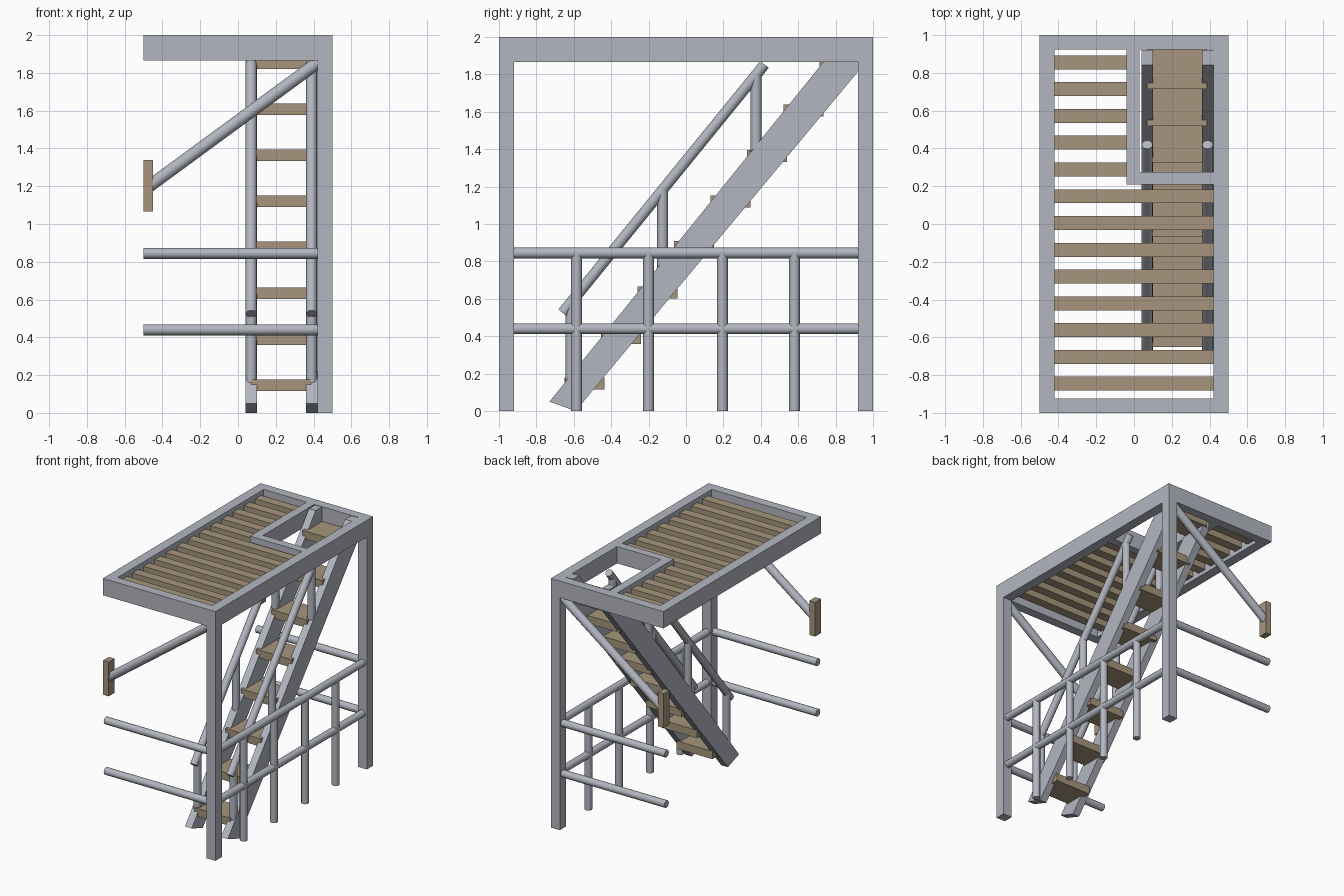
import bpy, bmesh
from mathutils import Vector

cube = bpy.data.objects.get("Cube")
if cube:
    bpy.data.objects.remove(cube, do_unlink=True)


def make_material(name, color):
    m = bpy.data.materials.new(name)
    m.use_nodes = True
    m.diffuse_color = color
    m.node_tree.nodes["Principled BSDF"].inputs["Base Color"].default_value = color
    return m


metal = make_material("grey metal", (0.45, 0.47, 0.53, 1))
wood = make_material("tan wood", (0.38, 0.30, 0.20, 1))


def add_object(name, bm, mat):
    bmesh.ops.recalc_face_normals(bm, faces=bm.faces)
    mesh = bpy.data.meshes.new(name)
    bm.to_mesh(mesh)
    bm.free()
    mesh.materials.append(mat)
    ob = bpy.data.objects.new(name, mesh)
    bpy.context.collection.objects.link(ob)
    return ob


def box(name, mat, xs, ys, zs):
    bm = bmesh.new()
    bmesh.ops.create_cube(bm, size=1)
    for v in bm.verts:
        v.co = [r[0] if c < 0 else r[1] for c, r in zip(v.co, (xs, ys, zs))]
    return add_object(name, bm, mat)


def pipe(name, start, end, radius=0.029):
    start, end = Vector(start), Vector(end)
    axis = end - start
    bm = bmesh.new()
    bmesh.ops.create_cone(bm, cap_ends=True, segments=12, radius1=radius,
                          radius2=radius, depth=axis.length)
    for f in bm.faces:
        f.smooth = len(f.verts) == 4
    for e in bm.edges:
        e.smooth = all(f.smooth for f in e.link_faces)
    ob = add_object(name, bm, metal)
    ob.location = (start + end) / 2
    ob.rotation_euler = axis.to_track_quat("Z", "Y").to_euler()
    return ob


def side_profile(name, mat, points, x0, x1):
    bm = bmesh.new()
    face = bm.faces.new([bm.verts.new((x0, y, z)) for y, z in points])
    ext = bmesh.ops.extrude_face_region(bm, geom=[face])
    moved = [v for v in ext["geom"] if isinstance(v, bmesh.types.BMVert)]
    bmesh.ops.translate(bm, verts=moved, vec=(x1 - x0, 0, 0))
    return add_object(name, bm, mat)


# Platform frame, with a framed stair opening
deck = (1.865, 2)
box("frame_right_beam", metal, (-0.5, -0.42), (-1, 1), deck)
box("frame_left_beam", metal, (0.42, 0.5), (-1, 1), deck)
box("frame_front_beam", metal, (-0.42, 0.42), (-1, -0.925), deck)
box("frame_back_beam", metal, (-0.42, 0.42), (0.925, 1), deck)
box("opening_side_beam", metal, (-0.04, 0.03), (0.21, 0.925), deck)
box("opening_front_beam", metal, (0.03, 0.42), (0.21, 0.275), deck)

# Deck slats, shortened beside the opening
for i in range(13):
    y = -0.845 + i * 0.1417
    end = 0.42 if y < 0.2 else -0.04
    box("deck_slat", wood, (-0.42, end), (y - 0.037, y + 0.037), (1.895, 1.965))

# Both ends: post, rails, brace and wall plate
for side, s in (("front", -1), ("back", 1)):
    y = s * 0.96
    box(side + "_post", metal, (0.42, 0.5), sorted((s * 0.92, s)), (0, 1.865))
    for z in (0.44, 0.845):
        pipe(side + "_rail", (-0.5, y, z), (0.43, y, z))
    pipe(side + "_brace", (-0.47, y, 1.2), (0.43, y, 1.86), 0.033)
    box(side + "_wall_plate", wood, (-0.5, -0.45), (y - 0.037, y + 0.037), (1.065, 1.34))

# Side railing
for z in (0.44, 0.845):
    pipe("side_rail", (0.46, -0.93, z), (0.46, 0.93, z))
for y in (-0.585, -0.2, 0.195, 0.58):
    pipe("side_baluster", (0.46, y, 0), (0.46, y, 0.845))

# Stringers with handrails
stringer = [(-0.73, 0.05), (-0.59, 0), (0.92, 1.815), (0.92, 2), (0.842, 2)]
for x in (0.07, 0.39):
    side_profile("stair_stringer", metal, stringer, x - 0.03, x + 0.03)
    pipe("stair_handrail", (x, -0.66, 0.525), (x, 0.42, 1.853))
    for y in (-0.615, -0.125, 0.375):
        rail_z = 0.525 + (y + 0.66) * 1.23
        pipe("handrail_post", (x, y, rail_z - 0.42), (x, y, rail_z))

# Treads
for i in range(8):
    y, z = -0.65 + i * 0.195, 0.115 + i * 0.2435
    box("stair_tread", wood, (0.07, 0.387), (y, y + 0.215), (z, z + 0.063))
